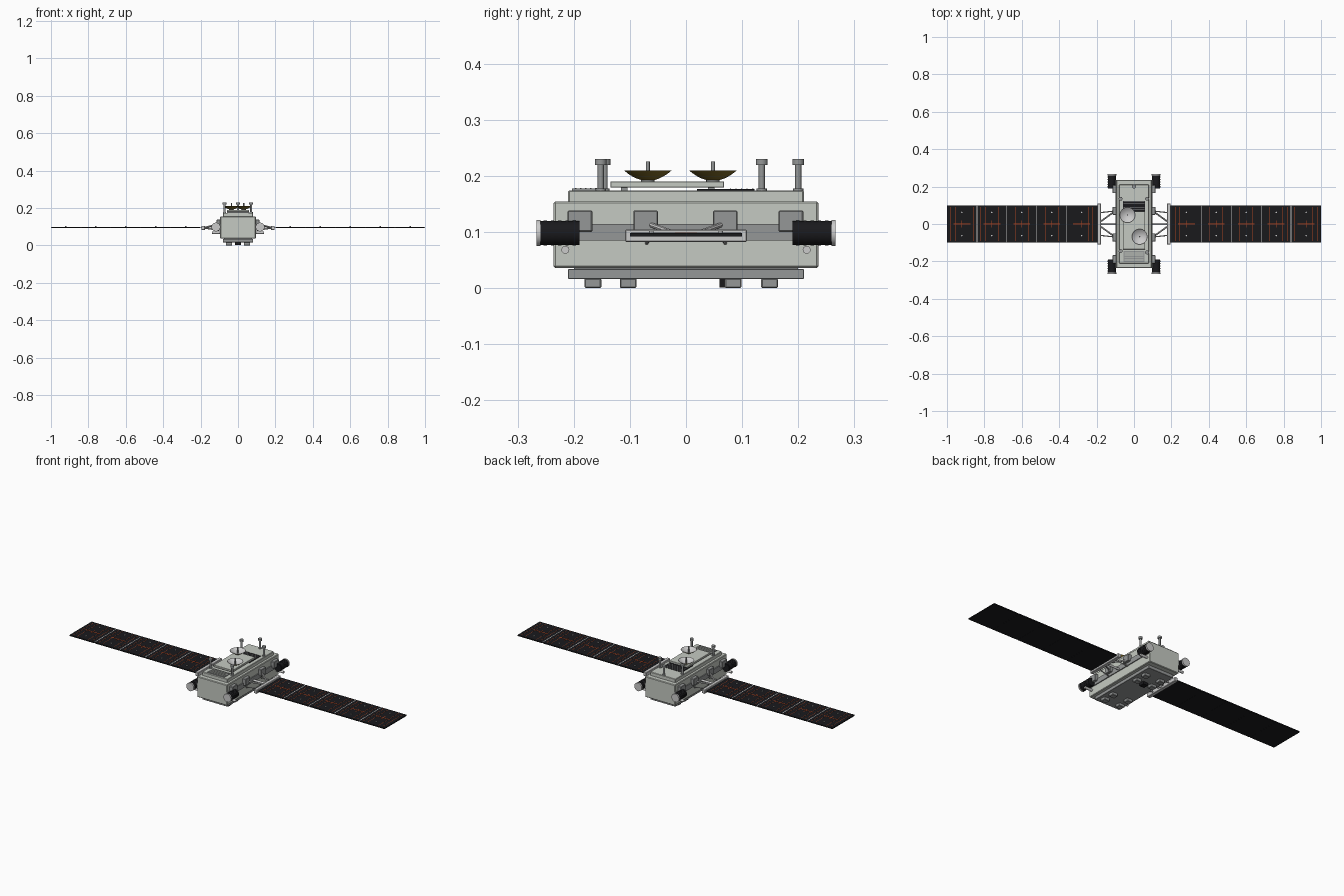
import bpy, math
from mathutils import Vector

if "Cube" in bpy.data.objects:
    bpy.data.objects.remove(bpy.data.objects["Cube"])


def mat(name, c):
    m = bpy.data.materials.new(name)
    m.diffuse_color = (*c, 1)
    m.use_nodes = True
    m.node_tree.nodes["Principled BSDF"].inputs["Base Color"].default_value = m.diffuse_color
    return m


HULL = mat("hull_grey", (0.56, 0.59, 0.54))
GREY = mat("mid_grey", (0.30, 0.31, 0.31))
BLACK = mat("black", (0.01, 0.01, 0.012))
GOLD = mat("gold", (0.20, 0.14, 0.02))
ORANGE = mat("orange", (0.45, 0.06, 0.015))
SILVER = mat("silver", (0.55, 0.57, 0.58))


def finish(o, name, m, bevel=0):
    o.name = name
    o.data.materials.append(m)
    if bevel:
        b = o.modifiers.new("bevel", "BEVEL")
        b.width, b.segments = bevel, 1
    return o


def box(name, x, y, z, m, bevel=0):
    """Box given as (min, max) ranges."""
    bpy.ops.mesh.primitive_cube_add(size=1, location=[(a + b) / 2 for a, b in (x, y, z)])
    o = bpy.context.object
    o.scale = [abs(b - a) for a, b in (x, y, z)]
    bpy.ops.object.transform_apply(location=False, rotation=False, scale=True)
    return finish(o, name, m, bevel)


def rod(name, a, b, r, m, r2=None, sides=16):
    """Cylinder or cone from point a to point b."""
    a, b = Vector(a), Vector(b)
    d = b - a
    bpy.ops.mesh.primitive_cone_add(vertices=sides, radius1=r, radius2=r if r2 is None else r2,
                                    depth=d.length, location=(a + b) / 2,
                                    rotation=d.to_track_quat("Z", "Y").to_euler())
    if sides > 8:
        bpy.ops.object.shade_smooth_by_angle(angle=math.radians(35))
    return finish(bpy.context.object, name, m)


def lathe(name, profile, loc, m, n=32):
    """Revolve an (r, z) profile round the vertical axis."""
    vs = [(r * math.cos(2 * math.pi * i / n), r * math.sin(2 * math.pi * i / n), z)
          for r, z in profile for i in range(n)]
    fs = [(k * n + i, k * n + (i + 1) % n, (k + 1) * n + (i + 1) % n, (k + 1) * n + i)
          for k in range(len(profile) - 1) for i in range(n)]
    me = bpy.data.meshes.new(name)
    me.from_pydata(vs, [], fs)
    o = bpy.data.objects.new(name, me)
    o.location = loc
    bpy.context.collection.objects.link(o)
    bpy.context.view_layer.objects.active = o
    bpy.ops.object.select_all(action="DESELECT")
    o.select_set(True)
    bpy.ops.object.shade_smooth_by_angle(angle=math.radians(40))
    return finish(o, name, m)


# Main hull with stepped top and bottom plates
box("hull", (-.095, .095), (-.236, .236), (.036, .154), HULL, .003)
box("top_plate", (-.08, .08), (-.21, .21), (.152, .174), HULL, .002)
box("neck", (-.075, .075), (-.2, .2), (.03, .04), GREY)
box("bottom_plate", (-.08, .08), (-.21, .21), (.016, .034), GREY, .001)

# Feet and underside sensor
for s in (-1, 1):
    for y in (-.166, -.103, .084, .149):
        box("foot_pad", (s * .048 - .017, s * .048 + .017), (y - .015, y + .015), (0, .017), GREY, .002)
box("underside_sensor", (-.015, .015), (.06, .09), (.001, .017), BLACK)

# Roof equipment
box("dish_deck", (-.06, .06), (-.135, .068), (.179, .19), HULL, .001)
for x in (-.045, .045):
    for y in (-.11, .045):
        box("deck_spacer", (x - .006, x + .006), (y - .006, y + .006), (.172, .18), GREY)
box("black_radiator", (-.06, .06), (.02, .122), (.173, .176), BLACK)
for i in range(5):
    y = .078 + i * .01
    box("radiator_slat", (-.056, .056), (y, y + .002), (.175, .1775), GREY)
box("grey_radiator", (-.055, .055), (-.203, -.145), (.173, .177), GREY)
for i in range(6):
    y = -.198 + i * .009
    box("vent_slat", (-.05, .05), (y, y + .003), (.176, .1785), HULL)

# Dish antennas
for x, y in ((-.035, .048), (.03, -.068)):
    n = 6
    outer = [(max(.042 * k / n, .0005), .018 * (k / n) ** 2) for k in range(n + 1)]
    inner = [(max(.041 * k / n, .0005), .002 + .0165 * (k / n) ** 2) for k in range(n, -1, -1)]
    lathe("dish_back", outer, (x, y, .191), GOLD)
    lathe("dish_front", [outer[-1]] + inner, (x, y, .191), SILVER)
    rod("dish_mount", (x, y, .188), (x, y, .193), .012, GREY)
    rod("dish_feed", (x, y, .192), (x, y, .225), .0035, GREY)

# Roof masts
for x, y in ((-.072, -.145), (.07, -.152), (-.072, .135), (.07, .135), (0, .2)):
    rod("mast", (x, y, .172), (x, y, .222), .0055, GREY)
    rod("mast_base", (x, y, .173), (x, y, .177), .009, GREY)
    rod("mast_head", (x, y, .219), (x, y, .23), .0105, GREY)

for s in (-1, 1):
    # Side rail, equipment boxes and small ports
    box("side_rail", (s * .093, s * .1), (-.235, .235), (.085, .114), GREY)
    for y in (-.189, -.072, .07, .187):
        box("side_box", (s * .09, s * .114), (y - .022, y + .022), (.1, .138), GREY, .002)
    for e in (-1, 1):
        rod("side_port", (s * .09, e * .215, .068), (s * .14, e * .215, .068), .007, SILVER)
        # Corner thrusters
        x, z = s * .118, .098
        rod("thruster", (x, e * .19, z), (x, e * .26, z), .0215, BLACK, sides=32)
        for k in range(5):
            y = .196 + k * .013
            rod("thruster_rib", (x, e * y, z), (x, e * (y + .006), z), .0225, BLACK, sides=32)
        rod("thruster_rim", (x, e * .259, z), (x, e * .266, z), .0235, SILVER, sides=32)
        # Wing struts
        rod("strut", (s * .1, e * .07, .115), (s * .186, e * .008, .093), .0045, SILVER, sides=8)
        rod("strut_brace", (s * .1, e * .07, .08), (s * .186, e * .06, .093), .003, SILVER, sides=8)
    rod("wing_axle", (s * .09, 0, .094), (s * .19, 0, .094), .006, SILVER)
    box("wing_yoke", (s * .176, s * .196), (-.109, .109), (.082, .104), SILVER, .002)

    # Solar wing: five hinged segments with wiring lines and studs
    box("wing_back", (s * .19, s), (-.099, .099), (.0925, .095), BLACK)
    for i in range(5):
        a = .2 + .16 * i
        c = a + .08
        box("solar_segment", (s * (a + .002), s * (a + .158)), (-.1, .1), (.092, .098), BLACK)
        if i:
            box("segment_hinge", (s * (a - .002), s * (a + .002)), (-.098, .098), (.093, .0985), SILVER)
        box("wire_long", (s * (c - .045), s * (c + .045)), (-.002, .002), (.097, .0988), ORANGE)
        for dx in (-.06, -.035, .035, .06):
            box("wire_cross", (s * (c + dx - .0008), s * (c + dx + .0008)), (-.092, .092),
                (.097, .0984), ORANGE)
        box("wire_short", (s * (c - .0015), s * (c + .0015)), (-.02, .02), (.097, .0988), ORANGE)
        for y in (-.062, .062):
            rod("stud", (s * c, y, .097), (s * c, y, .102), .004, SILVER, sides=8)
